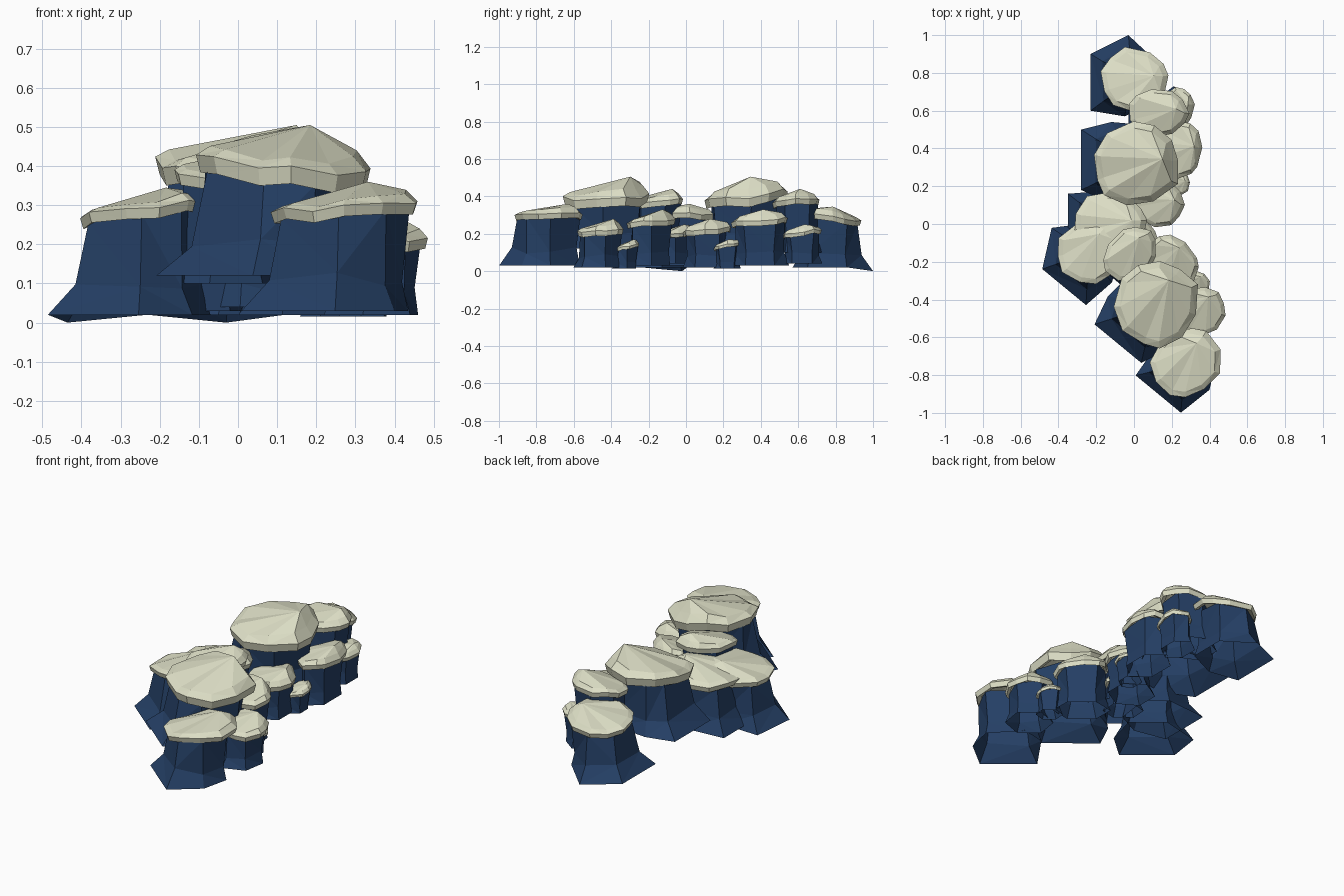
import bpy, bmesh, math, random
from mathutils import Matrix, Vector

if "Cube" in bpy.data.objects:
    bpy.data.objects.remove(bpy.data.objects["Cube"])

random.seed(4)

def material(name, col):
    m = bpy.data.materials.new(name)
    m.diffuse_color = col
    m.use_nodes = True
    m.node_tree.nodes["Principled BSDF"].inputs["Base Color"].default_value = m.diffuse_color
    return m

STONE = material("blue_stone", (0.018, 0.05, 0.13, 1))
CAP = material("pale_cap", (0.72, 0.73, 0.56, 1))

# The second cluster is the first one turned about its tallest rock
PLACES = [Matrix.Identity(4),
          Matrix.Translation((0.113, -0.408, 0)) @ Matrix.Rotation(math.radians(50.5), 4, 'Z')
          @ Matrix.Translation((-0.02, -0.33, 0))]

def loft(name, rings, mat, apex):
    """Skin rings of points and close the last one to an apex."""
    bm = bmesh.new()
    loops = [[bm.verts.new(p) for p in r] for r in rings]
    n = len(loops[0])
    for a, b in zip(loops, loops[1:]):
        for i in range(n):
            j = (i + 1) % n
            bm.faces.new((a[i], a[j], b[j], b[i]))
    top = bm.verts.new(apex)
    for i in range(n):
        bm.faces.new((loops[-1][i], loops[-1][(i + 1) % n], top))
    bmesh.ops.triangulate(bm, faces=[f for f in bm.faces if len(f.verts) > 3])
    me = bpy.data.meshes.new(name)
    bm.to_mesh(me)
    bm.free()
    me.materials.append(mat)
    for k, m in enumerate(PLACES):
        ob = bpy.data.objects.new(f"{name}_{k + 1}", me)
        bpy.context.collection.objects.link(ob)
        ob.matrix_world = m

def rock(name, cx, cy, rx, ry, z0, z1, zb, tilt=(0.005, 0.012), base=None):
    rnd = random.uniform
    # Flared column, open underneath, pinched at the waist
    if base is None:
        base = []
        for i in range(6):
            a = math.tau * (i + 0.5) / 6
            base.append((cx - 0.025 + rx * math.cos(a), cy + ry * 1.04 * math.sin(a)))
    foot, waist, neck = [], [], []
    for x, y in base:
        a = math.atan2((y - cy) / ry, (x - cx) / rx)
        t = Vector((cx + 0.9 * rx * math.cos(a), cy + 0.9 * ry * math.sin(a)))
        w = Vector((x, y)).lerp(t, 0.5).lerp(Vector((cx - 0.02, cy)), 0.1)
        foot.append((x, y, zb if y < 0.95 else 0.0))
        waist.append((w.x, w.y, zb + (z0 - zb) * rnd(0.27, 0.42)))
        neck.append((t.x, t.y, z0 + 0.015 + tilt[0] * math.cos(a) + tilt[1] * math.sin(a)))
    loft(name + "_column", [foot, waist, neck], STONE, (cx, cy, z0 + 0.03))
    # Overhanging thin-rimmed cap, tilted and rising to a peak towards +x
    n, h = 11, z1 - z0
    rings = [[], [], [], []]
    for i in range(n):
        a = math.tau * (i + rnd(-0.25, 0.25)) / n
        s = rnd(0.96, 1.07)
        wave = h * rnd(-0.08, 0.1) + tilt[0] * math.cos(a) + tilt[1] * math.sin(a)
        rise = 0.56 + 0.1 * math.cos(a)
        for r, k, z in ((0, 0.8, 0.16), (1, 0.95, 0.04), (2, 1.0, 0.34), (3, 0.84, rise)):
            rings[r].append((cx + rx * k * s * math.cos(a), cy + ry * k * s * math.sin(a),
                             z0 + h * z + wave))
    loft(name + "_cap", rings, CAP, (cx + 0.6 * rx, cy + 0.12 * ry, z1))

# Tall and outer rocks with their own footprints
rock("north_rock", 0.0, 0.765, 0.175, 0.17, 0.255, 0.345, 0.02, (0.005, -0.02),
     [(-0.23, 0.6), (-0.05, 0.57), (0.12, 0.65), (0.12, 0.86), (-0.03, 1.0), (-0.23, 0.9)])
rock("tall_rock", 0.012, 0.318, 0.23, 0.225, 0.355, 0.505, 0.12, (-0.01, 0.025),
     [(-0.28, 0.18), (-0.1, 0.1), (0.13, 0.14), (0.22, 0.35), (0.1, 0.52), (-0.12, 0.54), (-0.28, 0.5)])
rock("south_rock", -0.13, -0.002, 0.195, 0.175, 0.265, 0.36, 0.03, (0.01, -0.01),
     [(-0.35, -0.15), (-0.16, -0.19), (-0.02, -0.12), (0.01, 0.09), (-0.1, 0.18), (-0.35, 0.16)])
# Rocks between and in front
for args in [("shoulder_rock", 0.13, 0.595, 0.155, 0.125, 0.345, 0.44, 0.10),
             ("low_north_rock", 0.235, 0.62, 0.085, 0.105, 0.185, 0.25, 0.04),
             ("front_rock", 0.255, 0.395, 0.105, 0.15, 0.24, 0.33, 0.03),
             ("smallest_rock", 0.235, 0.22, 0.06, 0.07, 0.12, 0.17, 0.015),
             ("low_south_rock", 0.138, 0.113, 0.128, 0.125, 0.19, 0.28, 0.02)]:
    rock(*args)
